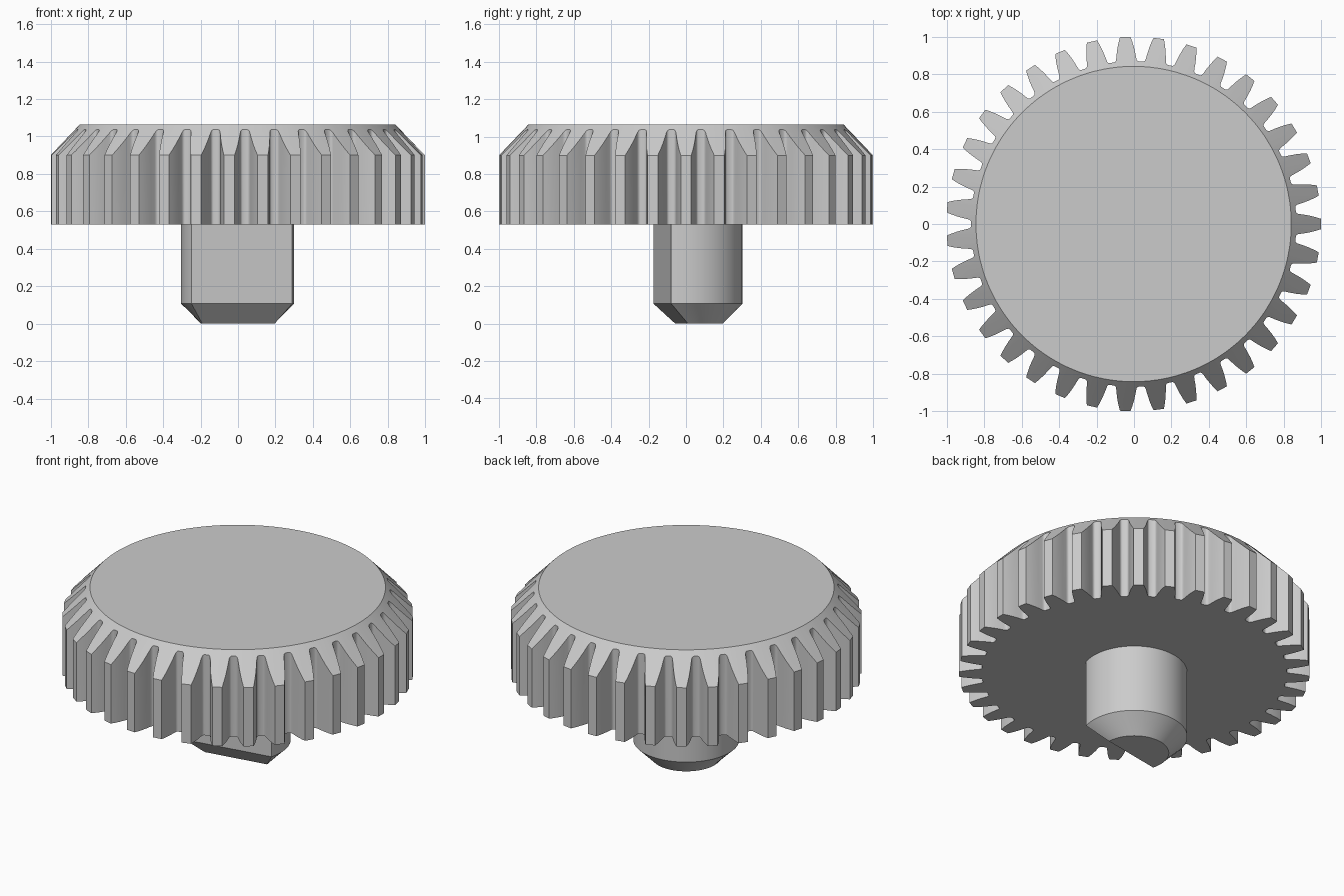
import bpy
import bmesh
from math import acos, cos, pi, radians, sin

cube = bpy.data.objects.get("Cube")
if cube:
    bpy.data.objects.remove(cube, do_unlink=True)

grey = bpy.data.materials.new("plain_grey")
grey.use_nodes = True
colour = (0.6, 0.6, 0.6, 1)
grey.diffuse_color = colour
grey.node_tree.nodes["Principled BSDF"].inputs["Base Color"].default_value = colour

CENTRE_X = -0.002


def polar(radius, angle, z):
    return (CENTRE_X + radius * cos(angle), radius * sin(angle), z)


def loft(name, rings):
    """Skin matching closed rings of points, bottom to top, and cap both ends."""
    bm = bmesh.new()
    loops = [[bm.verts.new(p) for p in ring] for ring in rings]
    count = len(loops[0])
    for low, high in zip(loops, loops[1:]):
        for i in range(count):
            j = (i + 1) % count
            bm.faces.new((low[i], low[j], high[j], high[i]))
    bm.faces.new(loops[0][::-1])
    bm.faces.new(loops[-1])
    bmesh.ops.recalc_face_normals(bm, faces=bm.faces)
    mesh = bpy.data.meshes.new(name)
    bm.to_mesh(mesh)
    bm.free()
    mesh.materials.append(grey)
    obj = bpy.data.objects.new(name, mesh)
    bpy.context.collection.objects.link(obj)
    bpy.ops.object.select_all(action="DESELECT")
    obj.select_set(True)
    bpy.context.view_layer.objects.active = obj
    bpy.ops.object.shade_smooth_by_angle(angle=radians(32))
    return obj


# Gear wheel: curved teeth with filleted roots, bevelled by a cone at the top
TEETH = 35
BASE_Z, SHOULDER_Z, TOP_Z, TOP_RADIUS = 0.53, 0.90, 1.065, 0.842
flank = [(0.869, 0.075), (0.872, 0.068), (0.878, 0.063), (0.888, 0.060),
         (0.915, 0.054), (0.946, 0.046), (0.975, 0.037), (1.0, 0.028)]
tooth = [(r, -a) for r, a in flank] + [(r, a) for r, a in reversed(flank)]
outline = [(r, a + 2 * pi * t / TEETH) for t in range(TEETH) for r, a in tooth]
slope = (TOP_Z - SHOULDER_Z) / (1 - TOP_RADIUS)

loft("gear_wheel", [
    [polar(r, a, BASE_Z) for r, a in outline],
    [polar(r, a, SHOULDER_Z + (1 - r) * slope) for r, a in outline],
    [polar(TOP_RADIUS, a, TOP_Z) for r, a in outline],
])


# Shaft: round pin with one slightly turned flat and a chamfered end
def shaft_ring(radius, flat_distance, z, steps=72):
    facing = radians(-80)
    half = acos(flat_distance / radius)
    sweep = 2 * (pi - half)
    return [polar(radius, facing + half + sweep * i / steps, z)
            for i in range(steps + 1)]


loft("shaft", [
    shaft_ring(0.197, 0.024, 0),
    shaft_ring(0.302, 0.129, 0.107),
    shaft_ring(0.302, 0.129, BASE_Z + 0.01),
])
